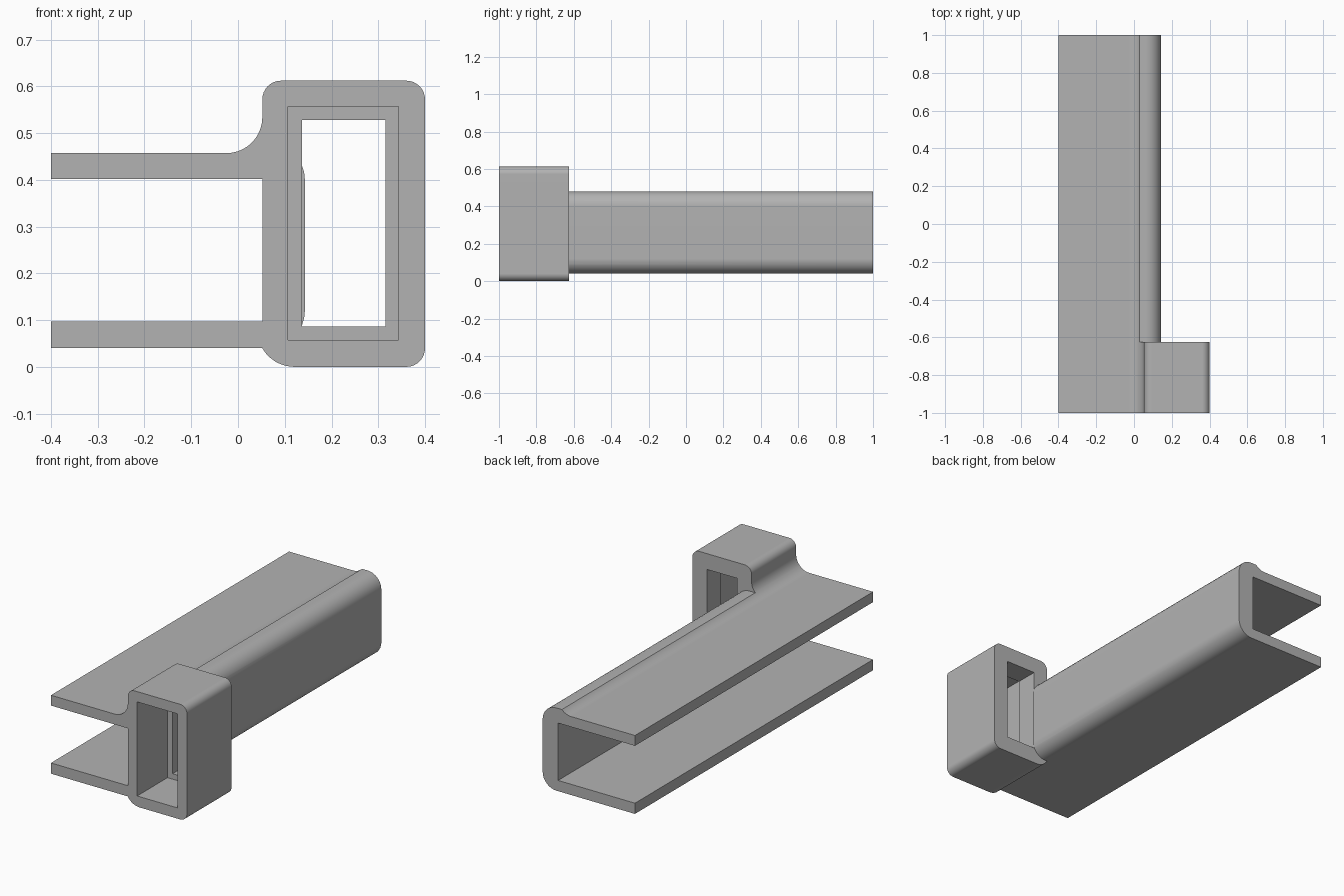
import bpy, bmesh
from math import sin, cos, radians, degrees, asin

cube = bpy.data.objects.get("Cube")
if cube:
    bpy.data.objects.remove(cube, do_unlink=True)

grey = bpy.data.materials.new("plain grey")
grey.use_nodes = True
grey.diffuse_color = (0.45, 0.45, 0.45, 1)
grey.node_tree.nodes["Principled BSDF"].inputs["Base Color"].default_value = (0.45, 0.45, 0.45, 1)


def arc(x, z, r, start, end, n=8):
    angles = [radians(start + (end - start) * i / n) for i in range(n + 1)]
    return [(x + r * cos(a), z + r * sin(a)) for a in angles]


def extrude(name, profile, y0, y1):
    """Extrude an x-z outline along y."""
    bm = bmesh.new()
    face = bm.faces.new([bm.verts.new((x, y0, z)) for x, z in profile])
    geom = bmesh.ops.extrude_face_region(bm, geom=[face])["geom"]
    moved = [g for g in geom if isinstance(g, bmesh.types.BMVert)]
    bmesh.ops.translate(bm, verts=moved, vec=(0, y1 - y0, 0))
    bmesh.ops.recalc_face_normals(bm, faces=bm.faces)
    mesh = bpy.data.meshes.new(name)
    bm.to_mesh(mesh)
    bm.free()
    obj = bpy.data.objects.new(name, mesh)
    bpy.context.collection.objects.link(obj)
    mesh.materials.append(grey)
    return obj


def rectangle(x0, x1, z0, z1):
    return [(x0, z0), (x1, z0), (x1, z1), (x0, z1)]


def combine(target, other, operation):
    """Apply a boolean and remove the helper."""
    mod = target.modifiers.new(operation, "BOOLEAN")
    mod.operation = operation
    mod.solver = "EXACT"
    mod.object = other
    bpy.context.view_layer.objects.active = target
    bpy.ops.object.modifier_apply(modifier=mod.name)
    bpy.data.objects.remove(other, do_unlink=True)


FRONT, LEDGE, SEAM, BACK = -1, -0.745, -0.625, 1
SIDE, BASE, RIDGE, R = -0.4, 0.04, 0.48, 0.08

# Concave fillet above the top plate, split at the ridge height
fx, fz, fr = -0.025, 0.534, 0.077
split = degrees(asin((RIDGE - fz) / fr))
fillet_low = arc(fx, fz, fr, split, -90)
fillet_high = arc(fx, fz, fr, 0, split)[:-1]

# Open side of the channel, shared by both sections
mouth = [(SIDE, 0.457), (SIDE, 0.402), (0.052, 0.402), (0.052, 0.097), (SIDE, 0.097)]

# Long U channel with a rounded ridge
channel = [(SIDE, BASE)] + arc(0.063, BASE + R, R, -90, 0) \
    + arc(0.063, RIDGE - R, R, 0, 90) + fillet_low + mouth
body = extrude("clip_channel", channel, SEAM, BACK)

# Taller collar section at the front
collar = [(SIDE, BASE)] + arc(0.121, R, R, 210, 270) + arc(0.36, 0.04, 0.04, -90, 0) \
    + arc(0.36, 0.572, 0.04, 0, 90) + arc(0.092, 0.572, 0.04, 90, 180) \
    + fillet_high + fillet_low + mouth
socket = extrude("collar", collar, FRONT, SEAM)

# Stepped rectangular opening: wide pocket, then a narrower slot
combine(socket, extrude("pocket", rectangle(0.107, 0.343, 0.057, 0.557), FRONT - 0.1, LEDGE), "DIFFERENCE")
combine(socket, extrude("slot", rectangle(0.137, 0.315, 0.086, 0.528), LEDGE - 0.1, SEAM + 0.1), "DIFFERENCE")
combine(body, socket, "UNION")

# Merge flat seams
bm = bmesh.new()
bm.from_mesh(body.data)
bmesh.ops.remove_doubles(bm, verts=bm.verts, dist=0.0001)
bmesh.ops.dissolve_limit(bm, angle_limit=radians(0.1), verts=bm.verts, edges=bm.edges)
bm.to_mesh(body.data)
bm.free()

# Smooth rounded corners, crisp flat faces
bpy.ops.object.select_all(action="DESELECT")
body.select_set(True)
bpy.context.view_layer.objects.active = body
bpy.ops.object.shade_smooth_by_angle(angle=radians(30))
normals = body.modifiers.new("flat faces", "WEIGHTED_NORMAL")
normals.keep_sharp = True
